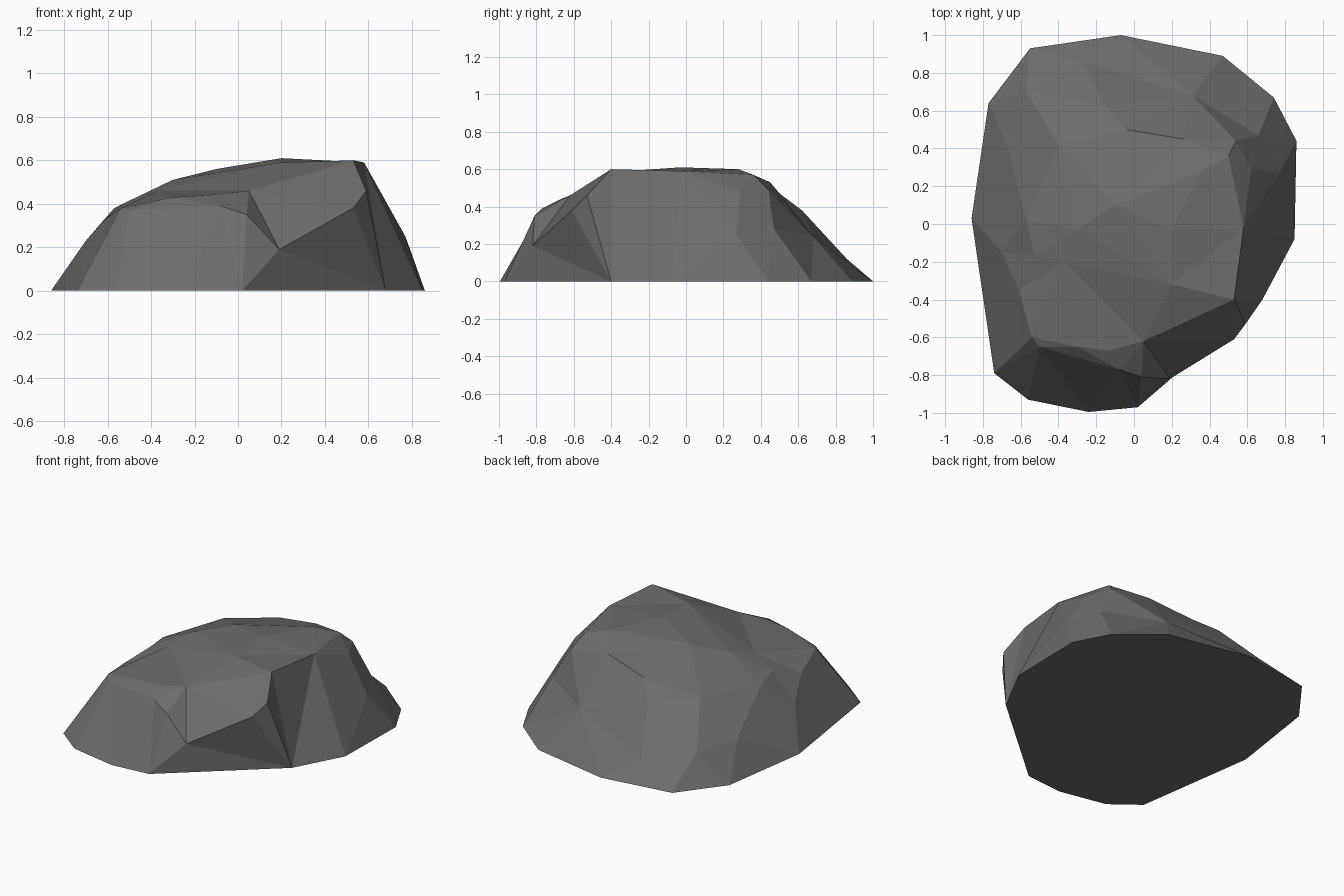
import bpy
import bmesh
from mathutils import Vector
from mathutils.geometry import delaunay_2d_cdt

default_cube = bpy.data.objects.get("Cube")
if default_cube:
    bpy.data.objects.remove(default_cube, do_unlink=True)


def make_material(name, colour):
    material = bpy.data.materials.new(name)
    material.use_nodes = True
    material.diffuse_color = colour
    shader = material.node_tree.nodes["Principled BSDF"]
    shader.inputs["Base Color"].default_value = colour
    return material


def wrap_shell(points):
    """Join the points into one faceted shell, seen from a pole below the ground.

    Projecting from the pole lets the upper rock overhang its footprint slightly.
    """
    flattened = [Vector((p.x, p.y)) / (p.z + 1) for p in points]
    _, _, triangles, originals, _, _ = delaunay_2d_cdt(flattened, [], [], 0, 1e-6)
    return [[originals[corner][0] for corner in triangle] for triangle in triangles]


def build_rock(name, footprint, levels, material):
    """Footprint is the flat ground outline, levels are the chiselled corners above it."""
    ground = [Vector((x, y, 0)) for x, y in footprint]
    corners = [Vector(corner) for level in levels for corner in level]
    points = ground + corners

    bm = bmesh.new()
    verts = [bm.verts.new(point) for point in points]
    for triangle in wrap_shell(points):
        bm.faces.new([verts[index] for index in triangle])

    # Flat underside closes the shell
    bm.faces.new(verts[:len(ground)])
    loose = [vert for vert in bm.verts if not vert.link_faces]
    bmesh.ops.delete(bm, geom=loose, context="VERTS")
    bmesh.ops.recalc_face_normals(bm, faces=bm.faces)

    mesh = bpy.data.meshes.new(name)
    bm.to_mesh(mesh)
    bm.free()
    mesh.materials.append(material)
    for polygon in mesh.polygons:
        polygon.use_smooth = False
    rock = bpy.data.objects.new(name, mesh)
    bpy.context.scene.collection.objects.link(rock)
    return rock


# Ground outline, anticlockwise from the back
ground_outline = [
    (-.07, 1), (-.55, .93), (-.77, .64), (-.86, .03), (-.74, -.79),
    (-.56, -.93), (-.24, -.995), (.02, -.97), (.68, -.4), (.85, -.08),
    (.86, .44), (.74, .67), (.47, .89),
]

# Front and right cliff, with the undercut corner
cliff_corners = [
    (.19, -.82, .19), (.53, -.61, .38), (.59, -.53, .46),
    (.77, .27, .25), (.66, .47, .28), (.62, .29, .48),
]

# Rounded shoulder around the sides and the sloping back
shoulder_corners = [
    (.04, -.81, .35), (-.08, -.77, .39), (-.5, -.65, .37), (-.54, -.6, .38),
    (-.61, -.35, .33), (-.7, -.15, .23), (-.53, -.16, .4), (-.57, .02, .38),
    (-.67, .41, .2), (-.4, .42, .4), (-.57, .7, .19), (-.15, .62, .38),
    (-.27, .86, .12), (.31, .68, .24),
]

# Upper plateau
crown_corners = [
    (-.3, -.65, .43), (-.13, -.67, .44), (.05, -.62, .46), (-.37, -.2, .46),
    (-.3, -.03, .51), (-.1, .1, .56), (.2, -.03, .61), (.2, -.32, .59),
    (.53, -.4, .6), (.58, -.02, .59), (.5, .36, .57), (.54, .44, .49),
    (.26, .45, .53), (-.04, .5, .47), (.36, .28, .6),
]

stone = make_material("dark grey stone", (.15, .15, .15, 1))
build_rock("boulder", ground_outline,
           [cliff_corners, shoulder_corners, crown_corners], stone)
